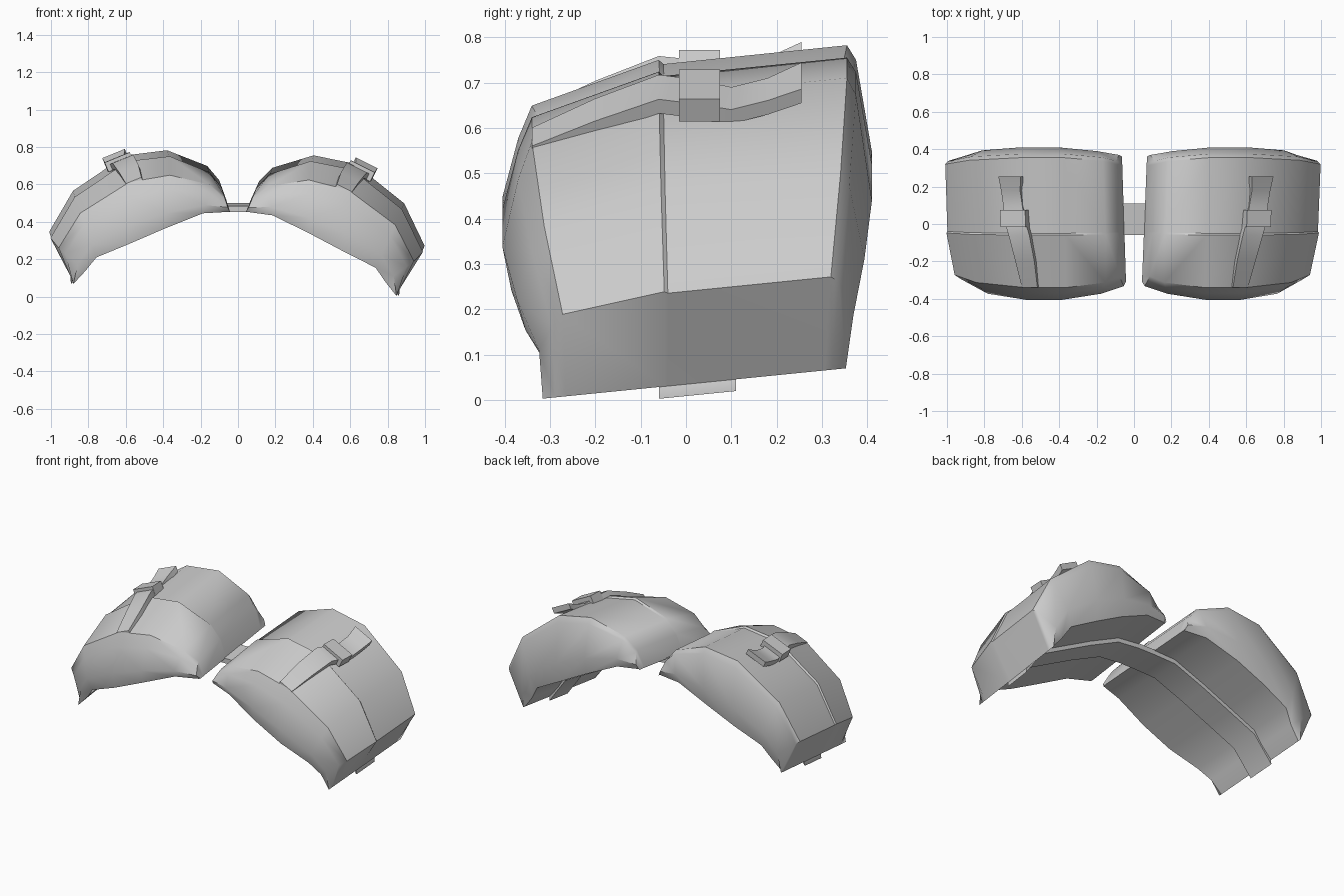
import bpy, bmesh, math
from mathutils import Matrix, Vector

cube = bpy.data.objects.get("Cube")
if cube:
    bpy.data.objects.remove(cube, do_unlink=True)

grey = bpy.data.materials.new("plain_grey")
grey.use_nodes = True
COLOR = (0.6, 0.6, 0.6, 1)
grey.diffuse_color = COLOR
grey.node_tree.nodes["Principled BSDF"].inputs["Base Color"].default_value = COLOR

PIVOT = Vector((0.045, 0, 0.455))
SWING = Matrix.Rotation(math.radians(-4.5), 3, 'Y')


def place(x, y, z, right):
    """Lean a point of the left pouch; swing and mirror it for the right."""
    p = Vector((x + 0.04 * y, y, z + 0.1 * y))
    if right:
        p = PIVOT + SWING @ (p - PIVOT)
        p.x = -p.x
    return p


def loft(name, rings, angle=40):
    """Skin closed rings of points and cap both ends."""
    bm = bmesh.new()
    rows = [[bm.verts.new(p) for p in ring] for ring in rings]
    n = len(rows[0])
    for a, b in zip(rows, rows[1:]):
        for j in range(n):
            k = (j + 1) % n
            bm.faces.new((a[j], a[k], b[k], b[j]))
    if n == 4:
        bm.faces.new(rows[0])
        bm.faces.new(rows[-1])
    bmesh.ops.remove_doubles(bm, verts=bm.verts, dist=0.0005)
    bmesh.ops.dissolve_degenerate(bm, edges=bm.edges, dist=0.0005)
    bmesh.ops.recalc_face_normals(bm, faces=bm.faces)
    mesh = bpy.data.meshes.new(name)
    bm.to_mesh(mesh)
    bm.free()
    mesh.materials.append(grey)
    ob = bpy.data.objects.new(name, mesh)
    bpy.context.collection.objects.link(ob)
    bpy.ops.object.select_all(action='DESELECT')
    ob.select_set(True)
    bpy.context.view_layer.objects.active = ob
    bpy.ops.object.shade_smooth_by_angle(angle=math.radians(angle))
    return ob


# Pouch arch: outer line, underside line, and how far each bulges front and back
OUTER = [(.055, .485), (.10, .585), (.17, .655), (.39, .72),
         (.61, .675), (.875, .465), (.985, .24), (.86, .035)]
BASE = [(.055, .485), (.06, .485), (.2, .47), (.4, .375),
        (.58, .28), (.75, .19), (.80, .11), (.86, .035)]
FRONT = [.76, .82, .92, 1, 1, .92, .8, .78]
BACK = [.88, .9, .95, 1, 1, .96, .9, .86]

# Depth and height of each station, from the front wall over the flap to the back
STATIONS = [(-.385, 0), (-.405, .25), (-.37, .62), (-.34, .82), (-.06, 1.03),
            (-.05, 1), (.355, 1), (.375, .9), (.41, .3), (.39, 0)]


def pouch(name, right):
    rings = []
    for o, b, f, k in zip(OUTER, BASE, FRONT, BACK):
        ring = []
        for y, h in STATIONS:
            x = b[0] + h * (o[0] - b[0])
            z = b[1] + h * (o[1] - b[1])
            ring.append(place(x, y * (f if y < 0 else k), z, right))
        rings.append(ring)
    loft(name, rings)


def strap_ring(x, y, z, width, thick, right):
    """Rectangle across the strap, tilted with the pouch top."""
    z -= 0.1 * y
    ring = []
    for s, n in ((-1, -1), (1, -1), (1, 1), (-1, 1)):
        dx = 0.89 * s * width / 2 + 0.45 * n * thick / 2
        dz = -0.45 * s * width / 2 + 0.89 * n * thick / 2
        ring.append(place(x + dx, y, z + dz, right))
    return ring


# Strap centre line: x, y, z, width
STRAP = [(.575, -.34, .565, .09), (.60, -.2, .625, .11), (.63, -.06, .675, .12),
         (.65, .02, .665, .12), (.655, .1, .65, .11), (.665, .18, .67, .11),
         (.67, .255, .70, .13)]

for side, right in (("left", False), ("right", True)):
    pouch(side + "_pouch", right)
    loft(side + "_strap",
         [strap_ring(x, y, z, w, .035, right) for x, y, z, w in STRAP])
    loft(side + "_buckle",
         [strap_ring(.655, y, .672, .145, .055, right) for y in (-.015, .075)], 30)


# Belt running under both pouches
def belt_ring(p, right):
    edge = ((-.06, .005), (.11, .005), (.11, -.026), (-.06, -.026))
    return [place(p[0], y, p[1] + dz, right) for y, dz in edge]


line = [BASE[0]] + BASE[2:6] + BASE[7:]
loft("belt", [belt_ring(p, True) for p in reversed(line)]
     + [belt_ring(p, False) for p in line])
